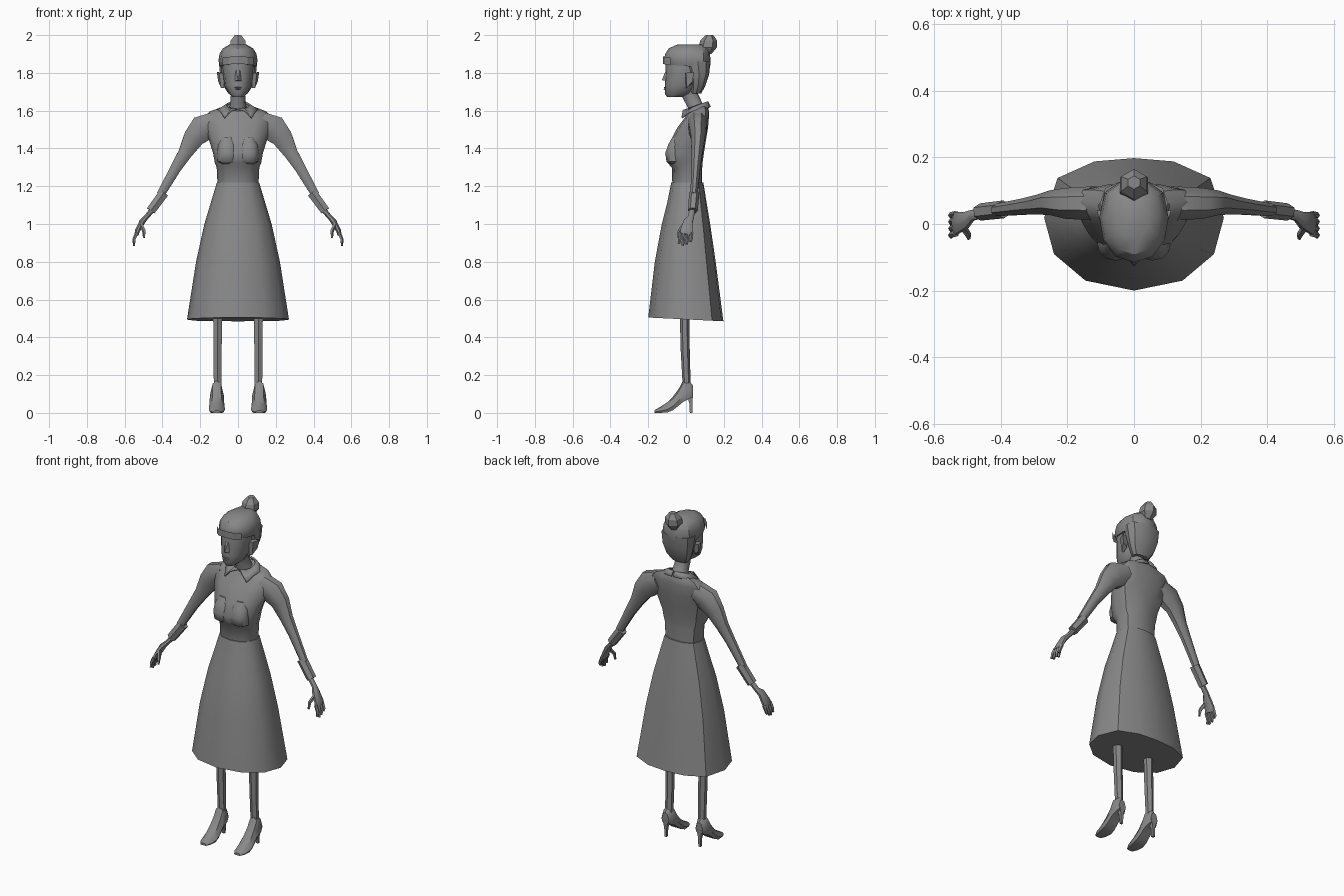
import bpy, bmesh, math
from mathutils import Vector

GREY = bpy.data.materials.new("plain grey")
GREY.diffuse_color = (0.25, 0.25, 0.25, 1)

# Half outline of a body section, front to back, in unit size
BODY = [(0, -1), (.54, -.85), (.89, -.45), (1, .1), (.85, .7), (.44, .95), (0, 1)]


def make(name, verts, faces, angle=35, mirror=False):
    me = bpy.data.meshes.new(name)
    bm = bmesh.new()
    vs = [bm.verts.new(v) for v in verts]
    for f in faces:
        bm.faces.new([vs[i] for i in f])
    bmesh.ops.recalc_face_normals(bm, faces=bm.faces)
    bm.to_mesh(me)
    bm.free()
    ob = bpy.data.objects.new(name, me)
    bpy.context.collection.objects.link(ob)
    me.materials.append(GREY)
    if mirror:
        ob.modifiers.new("mirror", 'MIRROR').use_mirror_merge = False
    bpy.ops.object.select_all(action='DESELECT')
    bpy.context.view_layer.objects.active = ob
    ob.select_set(True)
    if angle:
        bpy.ops.object.shade_smooth_by_angle(angle=math.radians(angle))
    return ob


def loft(name, rings, angle=35, mirror=False):
    n = len(rings[0])
    verts = [p for r in rings for p in r]
    faces = [(k * n + i, k * n + (i + 1) % n, (k + 1) * n + (i + 1) % n, (k + 1) * n + i)
             for k in range(len(rings) - 1) for i in range(n)]
    faces += [tuple(range(n)), tuple(range(len(verts) - n, len(verts)))]
    return make(name, verts, faces, angle, mirror)


def section(z, rx, front, back, tilt=0, x=0):
    """Level body section; tilt raises the back by that amount."""
    outline = BODY + [(-a, b) for a, b in BODY[-2:0:-1]]
    mid, half = (front + back) / 2, (back - front) / 2
    return [(x + rx * a, mid + half * b, z + tilt * b) for a, b in outline]


def tube(name, stations, sides=8, angle=45, mirror=True):
    """Limb through stations (centre, in-plane radius, y radius)."""
    rings = []
    pts = [Vector(s[0]) for s in stations]
    for k, (_, r, ry) in enumerate(stations):
        d = (pts[min(k + 1, len(pts) - 1)] - pts[max(k - 1, 0)]).normalized()
        u = Vector((0, 1, 0)).cross(d).normalized()
        v = d.cross(u)
        rings.append([pts[k] + u * r * math.cos(t) + v * ry * math.sin(t)
                      for t in [2 * math.pi * (i + .5) / sides for i in range(sides)]])
    return loft(name, rings, angle, mirror)


# Clothing: flared skirt, closed at the hem, and bodice
loft("skirt", [section(.495, .27, -.2, .198, -.01), section(.8, .222, -.165, .157),
               section(1.0, .178, -.128, .128), section(1.12, .142, -.098, .108),
               section(1.22, .112, -.078, .092)])
loft("bodice", [section(z, rx, f, b, t) for z, rx, f, b, t in [
    (1.2, .108, -.072, .085, 0), (1.3, .113, -.075, .086, 0), (1.325, .123, -.1, .088, 0),
    (1.375, .132, -.108, .095, 0), (1.44, .152, -.082, .105, 0), (1.51, .172, -.046, .117, 0),
    (1.565, .18, -.012, .122, .01), (1.595, .15, .005, .12, .012), (1.62, .07, .015, .11, .015)]], 45)
# Bust
for side, label in ((-1, "left"), (1, "right")):
    loft(label + "_bust", [section(z, r, f, -.02, 0, side * .055) for z, r, f in [
        (1.318, .03, -.085), (1.33, .052, -.103), (1.375, .055, -.11),
        (1.42, .05, -.094), (1.46, .03, -.072)]], 50)

# Sleeves, cuffs and hands
tube("sleeve", [((.12, .062, 1.54), .06, .055), ((.19, .062, 1.505), .077, .05),
                ((.235, .064, 1.455), .06, .04), ((.28, .058, 1.375), .04, .032),
                ((.33, .052, 1.295), .031, .026), ((.41, .042, 1.155), .023, .02)])
tube("cuff", [((.392, .044, 1.165), .03, .027), ((.462, .036, 1.07), .028, .026)], 6, 30)
tube("wrist", [((.44, .036, 1.09), .016, .015), ((.487, .026, 1.035), .014, .017),
               ((.505, .012, 1.015), .017, .026), ((.532, .004, .965), .014, .036),
               ((.537, .0, .945), .012, .037)], 8)
for i in range(4):
    y, drop = .03 - i * .02, (.02, .006, 0, .01)[i]
    tube("finger_%d" % (i + 1), [((.535, y, .955), .01, .0095), ((.55, y - .003, .918), .009, .009),
                                 ((.55, y - .008, .885 + drop), .006, .007)], 5)
tube("thumb", [((.512, -.012, .995), .011, .012), ((.498, -.034, .965), .01, .01),
               ((.497, -.042, .928), .006, .007)], 5)

# Legs and pointed high-heeled shoes
tube("leg", [((.108, -.008, .52), .027, .025), ((.108, -.004, .33), .025, .024),
             ((.108, .004, .13), .023, .021)], 6, 30)


def shoe_ring(y, low, high, w):
    h = high - low
    return [(.112 + a * w, y, low + b * h) for a, b in
            [(-.8, 0), (.8, 0), (1, .3), (.6, .85), (0, 1), (-.6, .85), (-1, .3)]]


loft("shoe", [shoe_ring(*r) for r in [
    (.036, .085, .145, .024), (.02, .075, .168, .034), (-.015, .058, .172, .037),
    (-.04, .037, .125, .038), (-.07, .014, .085, .041), (-.1, .002, .055, .043),
    (-.14, 0, .03, .036), (-.168, 0, .014, .02)]], 40, True)
loft("heel", [[(.112 + sx * w, y + sy * w, z) for sx, sy in ((-1, -1), (1, -1), (1, 1), (-1, 1))]
              for z, w, y in ((0, .007, .027), (.05, .008, .026), (.1, .017, .02))], 30, True)

# Neck leaning back into the shoulders
loft("neck", [section(z, rx, f, b, .012) for z, rx, f, b in [
    (1.59, .06, .01, .112), (1.625, .043, .012, .088), (1.68, .038, -.018, .062),
    (1.74, .04, -.02, .06)]], 45)

# Folded collar, open at the front and ending in two points
inner, outer = [], []
for k in range(7):
    t = math.pi * k / 6
    s, c = math.sin(t), math.cos(t)
    inner.append((.057 * s + .004, .062 + .052 * c, 1.628 + .02 * c))
    outer.append((.1 * s + .006, .056 + .072 * c, 1.602 + .016 * c))
outer[5] = (.072, -.022, 1.562)
outer[6] = (.038, -.016, 1.6)
collar = make("collar", inner + outer, [(k, k + 1, k + 8, k + 7) for k in range(6)], 30, True)
thick = collar.modifiers.new("thickness", 'SOLIDIFY')
thick.thickness = .008
thick.offset = 0

# Face: flat-fronted, tapering to the chin
loft("face", [section(z, rx, f, b) for z, rx, f, b in [
    (1.672, .028, -.1, -.02), (1.69, .05, -.112, .03), (1.735, .072, -.112, .06),
    (1.8, .08, -.108, .07), (1.85, .082, -.108, .07), (1.9, .075, -.1, .07)]], 40)
make("nose", [(-.011, -.102, 1.825), (.011, -.102, 1.825), (-.018, -.106, 1.757),
              (.018, -.106, 1.757), (0, -.128, 1.762)],
     [(0, 1, 4), (0, 4, 2), (1, 3, 4), (2, 4, 3), (0, 2, 3, 1)], 0)
for z, w in ((1.722, .02), (1.714, .015)):
    make("lip", [(-w, -.108, z), (w, -.108, z), (0, -.108, z - .006), (0, -.108, z + .006),
                 (0, -.119, z)], [(0, 2, 4), (2, 1, 4), (1, 3, 4), (3, 0, 4), (0, 3, 1, 2)], 0)

# Hair: swept-back lower part, crown overhanging the forehead, and top bun
loft("back_hair", [section(z, rx, f, b) for z, rx, f, b in [
    (1.69, .05, .02, .08), (1.73, .078, .018, .102), (1.79, .095, .005, .122),
    (1.86, .102, -.02, .13)]], 30)
loft("crown_hair", [section(z, rx, f, b, t) for z, rx, f, b, t in [
    (1.835, .094, -.108, .126, -.01), (1.865, .104, -.116, .131, -.008), (1.9, .098, -.11, .127, 0),
    (1.93, .08, -.092, .118, 0), (1.95, .045, -.045, .09, 0)]], 35)
make("fringe", [(x * s, y, z) for s in (-1, 1) for x, y, z in
                ((.0, -.121, 1.848), (.05, -.112, 1.845), (.082, -.082, 1.84),
                 (.0, -.121, 1.888), (.05, -.112, 1.885), (.082, -.082, 1.88))],
     [(0, 1, 4, 3), (1, 2, 5, 4), (6, 9, 10, 7), (7, 10, 11, 8)], 30)
loft("bun", [[(r * math.sin(a), .117 + r * math.cos(a) + (z - 1.95) * .15, z)
              for a in [math.pi * i / 3 for i in range(6)]]
             for z, r in ((1.9, .025), (1.935, .049), (1.97, .045), (2.0, .02))], 0)

# Ears
make("ear", [(.074, -.005, 1.8), (.074, .0, 1.72), (.074, .03, 1.74), (.074, .035, 1.8),
             (.1, .0, 1.8), (.09, .005, 1.72), (.105, .035, 1.755), (.112, .042, 1.805)],
     [(0, 1, 2, 3), (4, 7, 6, 5), (0, 4, 5, 1), (1, 5, 6, 2), (2, 6, 7, 3), (3, 7, 4, 0)], 0, True)
